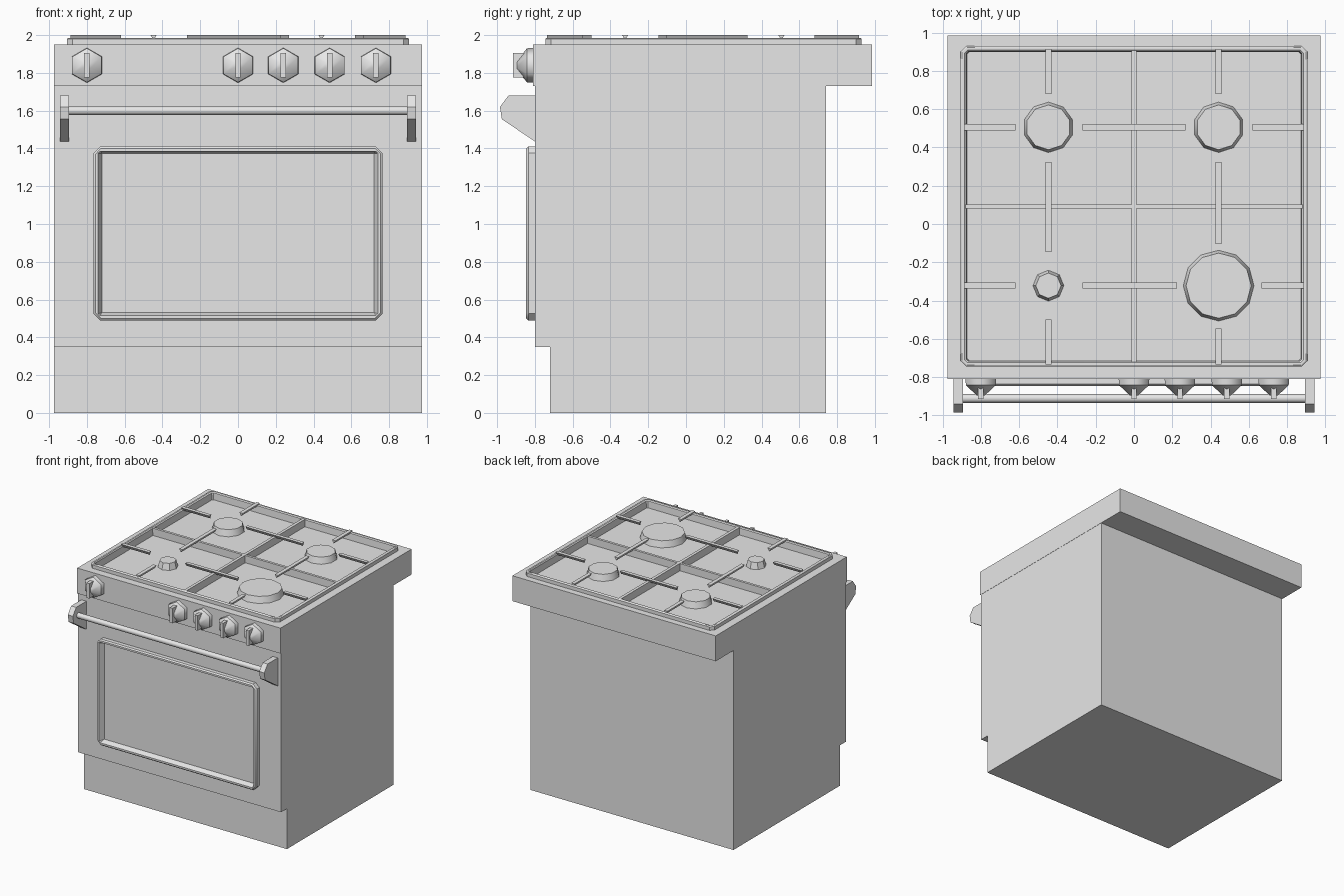
import bpy, bmesh, math
from mathutils import Matrix, Vector

cube = bpy.data.objects.get("Cube")
if cube:
    bpy.data.objects.remove(cube, do_unlink=True)

GREY = (0.8, 0.8, 0.8, 1)
enamel = bpy.data.materials.new("light_grey_enamel")
enamel.use_nodes = True
enamel.diffuse_color = GREY
enamel.node_tree.nodes["Principled BSDF"].inputs["Base Color"].default_value = GREY


def finish(name, bm, smooth=35):
    bmesh.ops.remove_doubles(bm, verts=bm.verts, dist=0.0005)
    bmesh.ops.recalc_face_normals(bm, faces=bm.faces)
    mesh = bpy.data.meshes.new(name)
    bm.to_mesh(mesh)
    bm.free()
    mesh.materials.append(enamel)
    obj = bpy.data.objects.new(name, mesh)
    bpy.context.collection.objects.link(obj)
    bpy.ops.object.select_all(action="DESELECT")
    obj.select_set(True)
    bpy.context.view_layer.objects.active = obj
    bpy.ops.object.shade_smooth_by_angle(angle=math.radians(smooth))
    return obj


def box(name, lo, hi):
    bm = bmesh.new()
    lo, hi = Vector(lo), Vector(hi)
    size = Matrix.Diagonal((*(hi - lo), 1))
    bmesh.ops.create_cube(bm, size=1, matrix=Matrix.Translation((lo + hi) / 2) @ size)
    return finish(name, bm)


def side_profile(name, points, x0, x1):
    """Extrude a (y, z) outline along x."""
    bm = bmesh.new()
    face = bm.faces.new([bm.verts.new((x0, y, z)) for y, z in points])
    grown = bmesh.ops.extrude_face_region(bm, geom=[face])["geom"]
    moved = [v for v in grown if isinstance(v, bmesh.types.BMVert)]
    bmesh.ops.translate(bm, verts=moved, vec=(x1 - x0, 0, 0))
    return finish(name, bm)


def loft(name, loops, place):
    """Join corner-cut rectangles (half width, low, high, corner cut, level) into a solid."""
    bm = bmesh.new()
    rings = []
    for w, lo, hi, c, level in loops:
        outline = [(-w + c, lo), (w - c, lo), (w, lo + c), (w, hi - c),
                   (w - c, hi), (-w + c, hi), (-w, hi - c), (-w, lo + c)]
        rings.append([bm.verts.new(place(u, v, level)) for u, v in outline])
    for a, b in zip(rings, rings[1:]):
        for i in range(8):
            j = (i + 1) % 8
            bm.faces.new((a[i], a[j], b[j], b[i]))
    bm.faces.new(rings[0])
    bm.faces.new(rings[-1])
    return finish(name, bm)


def cone(name, start, end, r0, r1, sides, turn=0, smooth=35):
    """Tapered prism between two points."""
    start, end = Vector(start), Vector(end)
    axis = end - start
    m = (Matrix.Translation((start + end) / 2)
         @ axis.to_track_quat("Z", "Y").to_matrix().to_4x4()
         @ Matrix.Rotation(turn, 4, "Z"))
    bm = bmesh.new()
    bmesh.ops.create_cone(bm, cap_ends=True, segments=sides, radius1=r0, radius2=r1,
                          depth=axis.length, matrix=m)
    return finish(name, bm, smooth)


# Carcass with the recessed plinth
side_profile("carcass", [(-0.72, 0), (0.74, 0), (0.74, 1.8), (-0.8, 1.8),
                         (-0.8, 0.35), (-0.72, 0.35)], -0.973, 0.973)

# Hob slab with control front, raised rim and sunken well
loft("hob_slab", [
    (0.975, -0.81, 0.985, 0, 1.73),
    (0.975, -0.81, 0.985, 0, 1.95),
    (0.905, -0.745, 0.93, 0.03, 1.95),
    (0.905, -0.745, 0.93, 0.03, 1.98),
    (0.897, -0.737, 0.922, 0.025, 1.986),
    (0.884, -0.724, 0.909, 0.015, 1.986),
    (0.876, -0.716, 0.901, 0.01, 1.978),
    (0.872, -0.712, 0.897, 0.01, 1.92),
], lambda u, v, level: (u, v, level))

# Walls dividing the well
box("long_divider", (-0.013, -0.72, 1.91), (0.013, 0.905, 1.984))
box("cross_divider", (-0.88, 0.08, 1.91), (0.88, 0.102, 1.983))

# Window frame raised from the door, with the pane set back
loft("window_frame", [
    (0.765, 0.49, 1.41, 0.035, 0.79),
    (0.765, 0.49, 1.41, 0.035, 0.835),
    (0.755, 0.5, 1.4, 0.03, 0.846),
    (0.74, 0.515, 1.385, 0.01, 0.846),
    (0.72, 0.532, 1.373, 0, 0.803),
], lambda u, v, level: (u, -level, v))

# Door handle
cone("handle_bar", (-0.91, -0.911, 1.6), (0.91, -0.911, 1.6), 0.023, 0.023, 12)
for side, s in (("right", -1), ("left", 1)):
    side_profile(side + "_handle_bracket",
                 [(-0.79, 1.68), (-0.94, 1.68), (-0.985, 1.62), (-0.975, 1.555), (-0.79, 1.43)],
                 s * 0.894, s * 0.942)

# Six-sided control knobs with a grip fin
for n, x in enumerate((-0.8, 0, 0.24, 0.485, 0.73), 1):
    z = 1.84
    cone(f"knob_base_{n}", (x, -0.8, z), (x, -0.842, z), 0.093, 0.09, 6, smooth=65)
    cone(f"knob_dome_{n}", (x, -0.842, z), (x, -0.895, z), 0.09, 0.025, 6, smooth=65)
    box(f"knob_grip_{n}", (x - 0.014, -0.915, z - 0.065), (x + 0.014, -0.81, z + 0.065))

# Burner caps
LEFT, RIGHT, BACK, FRONT = -0.447, 0.442, 0.505, -0.322
for name, x, y, r, sides in (("back_right", LEFT, BACK, 0.133, 10),
                             ("back_left", RIGHT, BACK, 0.133, 10),
                             ("front_right", LEFT, FRONT, 0.082, 8),
                             ("front_left", RIGHT, FRONT, 0.186, 12)):
    cone(name + "_burner", (x, y, 1.915), (x, y, 1.975), r, r - 0.016, sides)


# Three-sided pan support bars, flat side up
def pan_bar(name, start, end):
    (x0, y0), (x1, y1) = start, end
    bm = bmesh.new()
    d = Vector((x1 - x0, y1 - y0, 0)).normalized()
    across = Vector((-d.y, d.x, 0)) * 0.016
    ends = []
    for x, y in (start, end):
        c = Vector((x, y, 2))
        ends.append([bm.verts.new(p) for p in
                     (c + across, c - across, c - Vector((0, 0, 0.027)))])
    a, b = ends
    for i in range(3):
        j = (i + 1) % 3
        bm.faces.new((a[i], a[j], b[j], b[i]))
    bm.faces.new(a)
    bm.faces.new(b)
    finish(name, bm)


for row, y, spans in (("back", BACK, ((-0.888, -0.62), (-0.27, 0.27), (0.62, 0.888))),
                      ("front", FRONT, ((-0.888, -0.62), (-0.27, 0.225), (0.665, 0.888)))):
    for i, (a, b) in enumerate(spans, 1):
        pan_bar(f"{row}_pan_bar_{i}", (a, y), (b, y))
for col, x, spans in (("right", LEFT, ((0.915, 0.68), (0.325, -0.145), (-0.5, -0.735))),
                      ("left", RIGHT, ((0.915, 0.68), (0.325, -0.105), (-0.545, -0.735)))):
    for i, (a, b) in enumerate(spans, 1):
        pan_bar(f"{col}_pan_bar_{i}", (x, a), (x, b))
